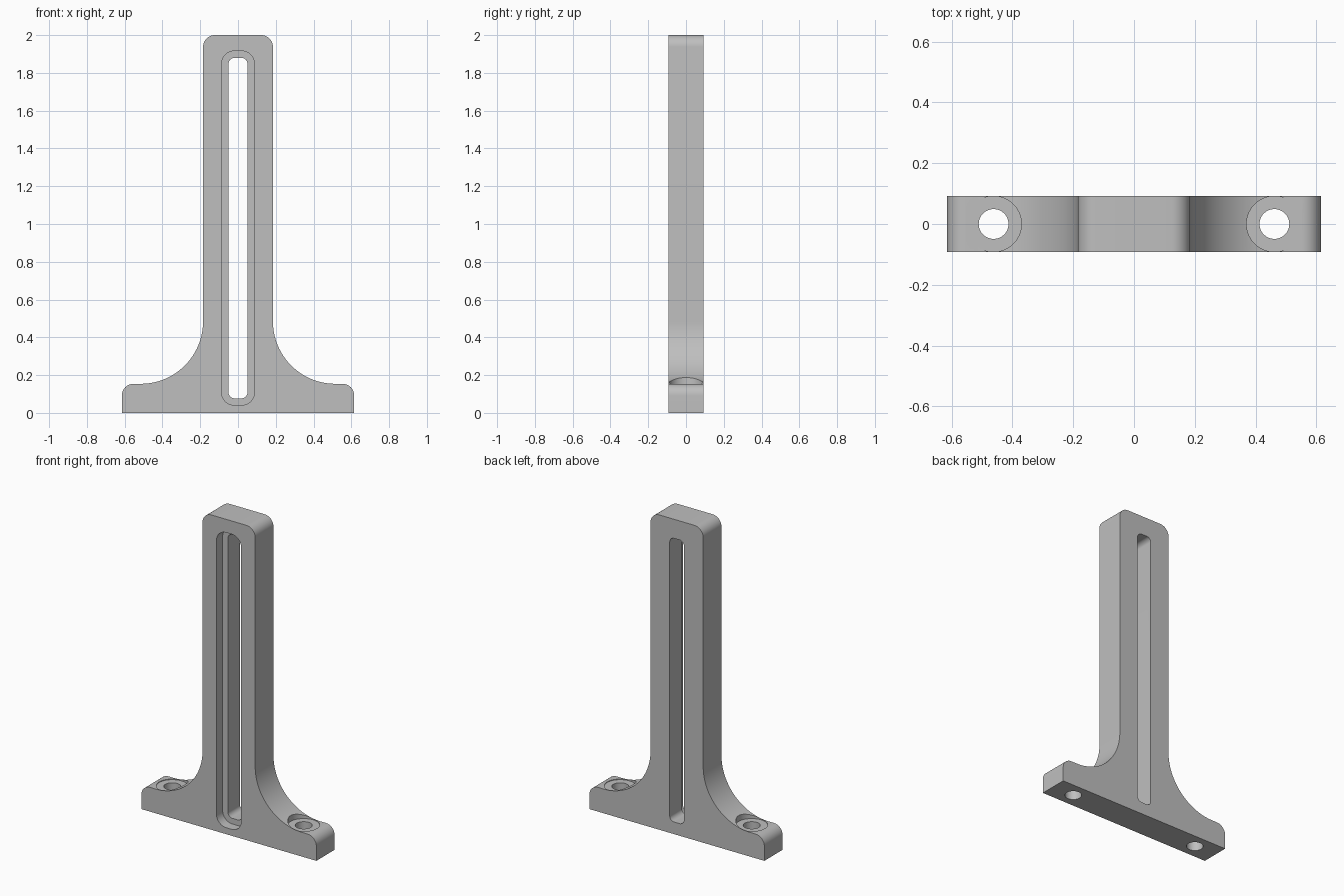
import bpy, bmesh
from math import pi, cos, sin, radians

if "Cube" in bpy.data.objects:
    bpy.data.objects.remove(bpy.data.objects["Cube"], do_unlink=True)

DEPTH = 0.092          # half thickness of the plate
BASE_W, BASE_H = 0.615, 0.154
STEM_W, TOP = 0.185, 2.0
CORNER, FILLET = 0.062, 0.33
HOLE_X = 0.462

grey = bpy.data.materials.new("plain grey")
grey.use_nodes = True
grey.diffuse_color = (0.52, 0.52, 0.52, 1)
grey.node_tree.nodes["Principled BSDF"].inputs["Base Color"].default_value = grey.diffuse_color


def arc(cx, cz, r, start, end, steps=12):
    angles = [radians(start + (end - start) * i / steps) for i in range(steps + 1)]
    return [(cx + r * cos(a), cz + r * sin(a)) for a in angles]


def rounded_slot(half, low, high, r):
    x = half - r
    return (arc(x, low + r, r, -90, 0) + arc(x, high - r, r, 0, 90)
            + arc(-x, high - r, r, 90, 180) + arc(-x, low + r, r, 180, 270))


def extrude_profile(name, points, y0, y1):
    """Extrude an x-z outline from y0 to y1."""
    bm = bmesh.new()
    face = bm.faces.new([bm.verts.new((x, y0, z)) for x, z in points])
    grown = bmesh.ops.extrude_face_region(bm, geom=[face])["geom"]
    moved = [v for v in grown if isinstance(v, bmesh.types.BMVert)]
    bmesh.ops.translate(bm, verts=moved, vec=(0, y1 - y0, 0))
    bmesh.ops.recalc_face_normals(bm, faces=bm.faces)
    mesh = bpy.data.meshes.new(name)
    bm.to_mesh(mesh)
    bm.free()
    mesh.materials.append(grey)
    obj = bpy.data.objects.new(name, mesh)
    bpy.context.collection.objects.link(obj)
    return obj


def upright_cylinder(name, x, r, z0, z1):
    bpy.ops.mesh.primitive_cylinder_add(vertices=64, radius=r, depth=z1 - z0,
                                        location=(x, 0, (z0 + z1) / 2))
    obj = bpy.context.object
    obj.name = name
    obj.data.materials.append(grey)
    return obj


# Upright bracket outline: flared foot, concave fillets, rounded top
half = [(BASE_W, 0)]
half += arc(BASE_W - CORNER, BASE_H - CORNER, CORNER, 0, 90)
half += arc(STEM_W + FILLET, BASE_H + FILLET, FILLET, 270, 180, 32)
half += arc(STEM_W - CORNER, TOP - CORNER, CORNER, 0, 90)
outline = half + [(-x, z) for x, z in reversed(half)]
bracket = extrude_profile("slotted_bracket", outline, -DEPTH, DEPTH)

# Long slot, with a wider recess on the front face
cutters = [
    extrude_profile("slot_cutter", rounded_slot(0.05, 0.077, 1.879, 0.031), -0.2, 0.2),
    extrude_profile("slot_recess_cutter", rounded_slot(0.087, 0.041, 1.916, 0.068), -0.2, -0.03),
]

# Screw holes with seats for the screw heads
for side, x in (("left", HOLE_X), ("right", -HOLE_X)):
    cutters.append(upright_cylinder(side + "_hole_cutter", x, 0.049, -0.1, 0.4))
    cutters.append(upright_cylinder(side + "_seat_cutter", x, 0.0915, 0.15, 0.6))

for cutter in cutters:
    mod = bracket.modifiers.new(cutter.name, "BOOLEAN")
    mod.operation = "DIFFERENCE"
    mod.solver = "EXACT"
    mod.object = cutter
    bpy.ops.object.select_all(action="DESELECT")
    bracket.select_set(True)
    bpy.context.view_layer.objects.active = bracket
    bpy.ops.object.modifier_apply(modifier=mod.name)
    bpy.data.objects.remove(cutter, do_unlink=True)

bpy.ops.object.shade_smooth_by_angle(angle=radians(30))
